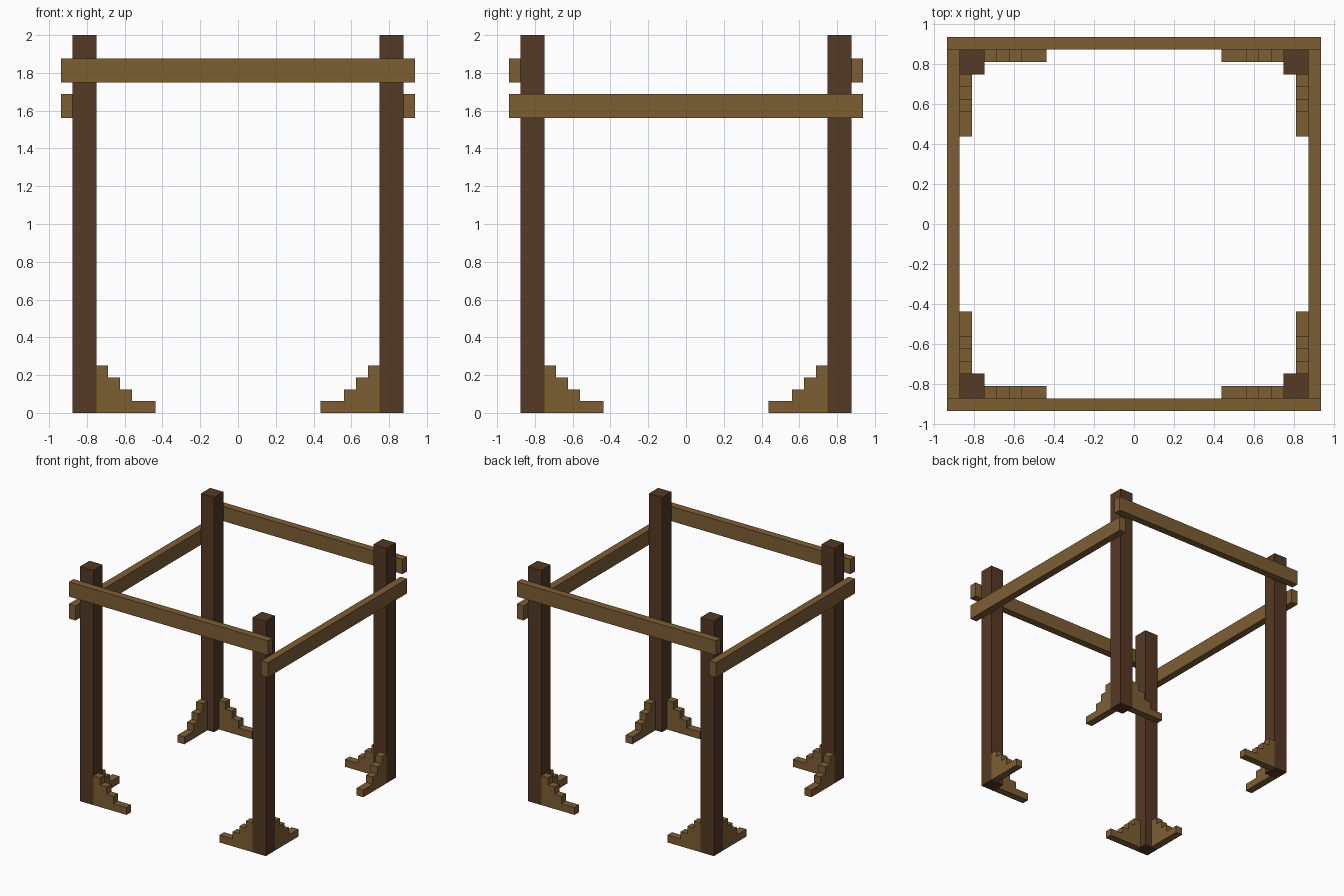
import bpy, bmesh
from mathutils import Vector

if "Cube" in bpy.data.objects:
    bpy.data.objects.remove(bpy.data.objects["Cube"])

U = 1 / 16  # the design's grid unit


def material(name, rgb):
    m = bpy.data.materials.new(name)
    m.diffuse_color = (*rgb, 1)
    m.use_nodes = True
    m.node_tree.nodes["Principled BSDF"].inputs["Base Color"].default_value = m.diffuse_color
    return m


dark = material("dark_wood", (0.091, 0.041, 0.018))
light = material("light_wood", (0.205, 0.112, 0.034))


def finish(bm, name, mat):
    bmesh.ops.recalc_face_normals(bm, faces=bm.faces)
    mesh = bpy.data.meshes.new(name)
    bm.to_mesh(mesh)
    bm.free()
    mesh.materials.append(mat)
    obj = bpy.data.objects.new(name, mesh)
    bpy.context.collection.objects.link(obj)


def box(name, center, size, mat):
    bm = bmesh.new()
    bmesh.ops.create_cube(bm, size=1)
    for v in bm.verts:
        v.co = Vector(c + p * s for c, p, s in zip(center, v.co, size)) * U
    finish(bm, name, mat)


# Stepped brace outline: distance from centre, height
STEPS = [(12, 0), (12, 4), (11, 4), (11, 3), (10, 3), (10, 2), (9, 2), (9, 1), (7, 1), (7, 0)]


def brace(name, sx, sy, along_x):
    def place(d, t, z):
        x, y = (d, t) if along_x else (t, d)
        return Vector((sx * x, sy * y, z)) * U
    bm = bmesh.new()
    face = bm.faces.new([bm.verts.new(place(d, 13, z)) for d, z in STEPS])
    out = bmesh.ops.extrude_face_region(bm, geom=[face])
    verts = [g for g in out["geom"] if isinstance(g, bmesh.types.BMVert)]
    bmesh.ops.translate(bm, verts=verts, vec=place(0, 1, 0))
    finish(bm, name, light)


# Corner posts with two stepped foot braces each
for sy, depth in ((-1, "front"), (1, "back")):
    for sx, side in ((-1, "left"), (1, "right")):
        corner = f"{depth}_{side}"
        box(f"{corner}_post", (13 * sx, 13 * sy, 16), (2, 2, 32), dark)
        brace(f"{corner}_brace_across", sx, sy, True)
        brace(f"{corner}_brace_along", sx, sy, False)
    # Upper rail on the front and back
    box(f"{depth}_rail", (0, 14.5 * sy, 29), (30, 1, 2), light)

# Lower rails on the sides
for sx, side in ((-1, "left"), (1, "right")):
    box(f"{side}_rail", (14.5 * sx, 0, 26), (1, 30, 2), light)
